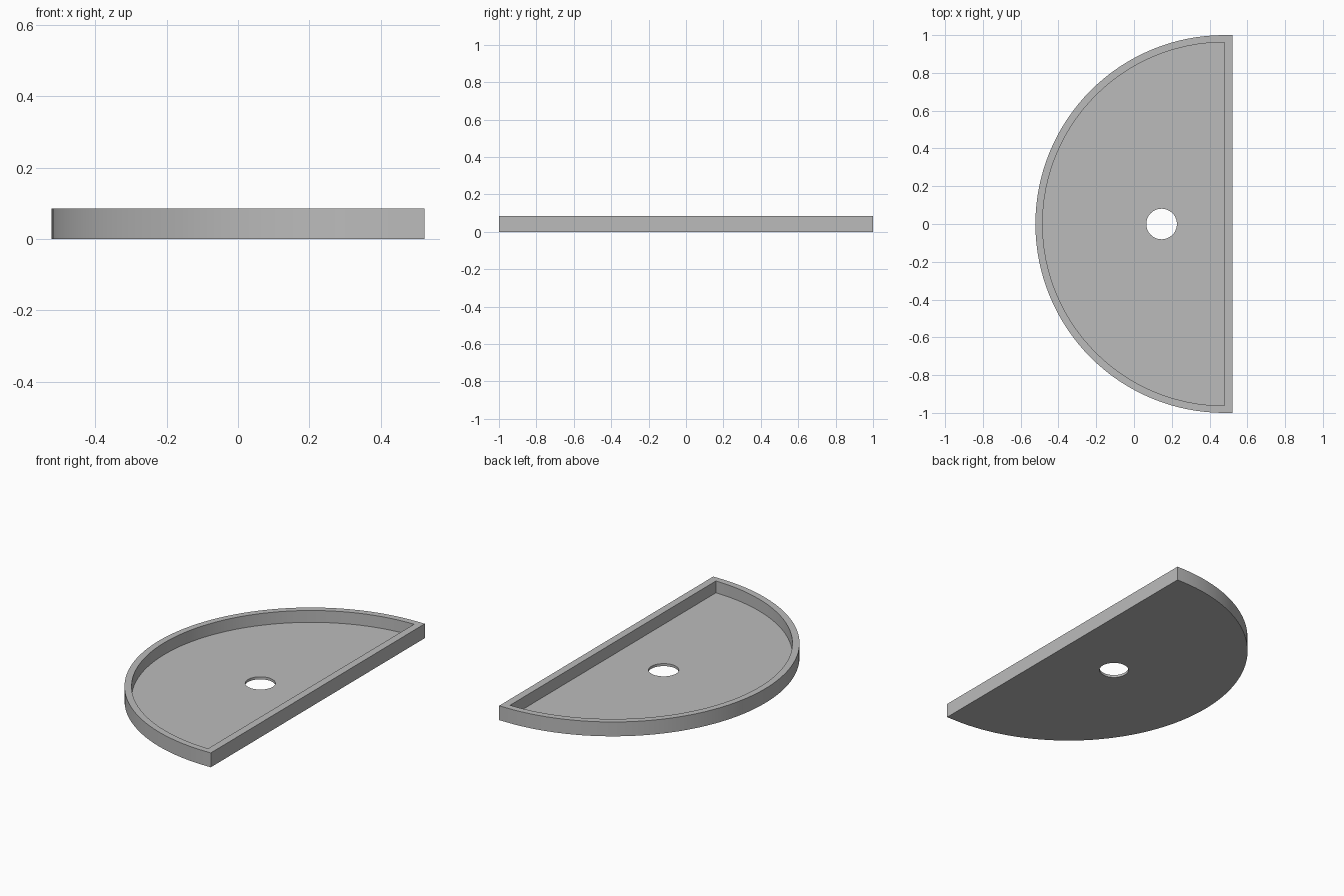
import bpy
import bmesh
from math import cos, sin, pi, radians

cube = bpy.data.objects.get("Cube")
if cube:
    bpy.data.objects.remove(cube)

EDGE_X = 0.522       # outer straight side
CENTRE_X = 0.478     # centre of the arcs and inner straight side
HEIGHT, FLOOR = 0.085, 0.015
SEGMENTS = 64


def arc(cx, radius, start, sweep, count):
    """Points along an arc, seen from above."""
    return [(cx + radius * cos(start + sweep * i / count),
             radius * sin(start + sweep * i / count)) for i in range(count + 1)]


outer = [(EDGE_X, 1)] + arc(CENTRE_X, 1, pi / 2, pi, SEGMENTS) + [(EDGE_X, -1)]
inner = arc(CENTRE_X, 0.962, pi / 2, pi, SEGMENTS)
hole = arc(0.146, 0.081, 0, 2 * pi, 48)[:-1]

bm = bmesh.new()


def ring(points, z):
    """Closed loop of vertices and edges at one height."""
    verts = [bm.verts.new((x, y, z)) for x, y in points]
    edges = [bm.edges.new((v, verts[i - 1])) for i, v in enumerate(verts)]
    return verts, edges


def wall(low, high):
    """Vertical band between two matching loops."""
    a, b = low[0], high[0]
    for i in range(len(a)):
        bm.faces.new((a[i - 1], a[i], b[i], b[i - 1]))


def flat(loop_a, loop_b):
    """Level face between an outline and the opening inside it."""
    bmesh.ops.triangle_fill(bm, edges=loop_a[1] + loop_b[1], use_beauty=True)


outer_low, outer_high = ring(outer, 0), ring(outer, HEIGHT)
inner_low, inner_high = ring(inner, FLOOR), ring(inner, HEIGHT)
hole_low, hole_high = ring(hole, 0), ring(hole, FLOOR)

# Underside, tray floor and rim
flat(outer_low, hole_low)
flat(inner_low, hole_high)
flat(outer_high, inner_high)

# Outer wall, inner wall and drain hole
wall(outer_low, outer_high)
wall(inner_low, inner_high)
wall(hole_low, hole_high)

bmesh.ops.recalc_face_normals(bm, faces=bm.faces)
mesh = bpy.data.meshes.new("half_round_tray")
bm.to_mesh(mesh)
bm.free()
tray = bpy.data.objects.new("half_round_tray", mesh)
bpy.context.collection.objects.link(tray)

# Plain grey
grey = bpy.data.materials.new("plain_grey")
grey.use_nodes = True
colour = (0.5, 0.5, 0.5, 1)
grey.diffuse_color = colour
grey.node_tree.nodes["Principled BSDF"].inputs["Base Color"].default_value = colour
mesh.materials.append(grey)

# Smooth arcs, sharp corners
bpy.ops.object.select_all(action="DESELECT")
tray.select_set(True)
bpy.context.view_layer.objects.active = tray
bpy.ops.object.shade_smooth_by_angle(angle=radians(30))
